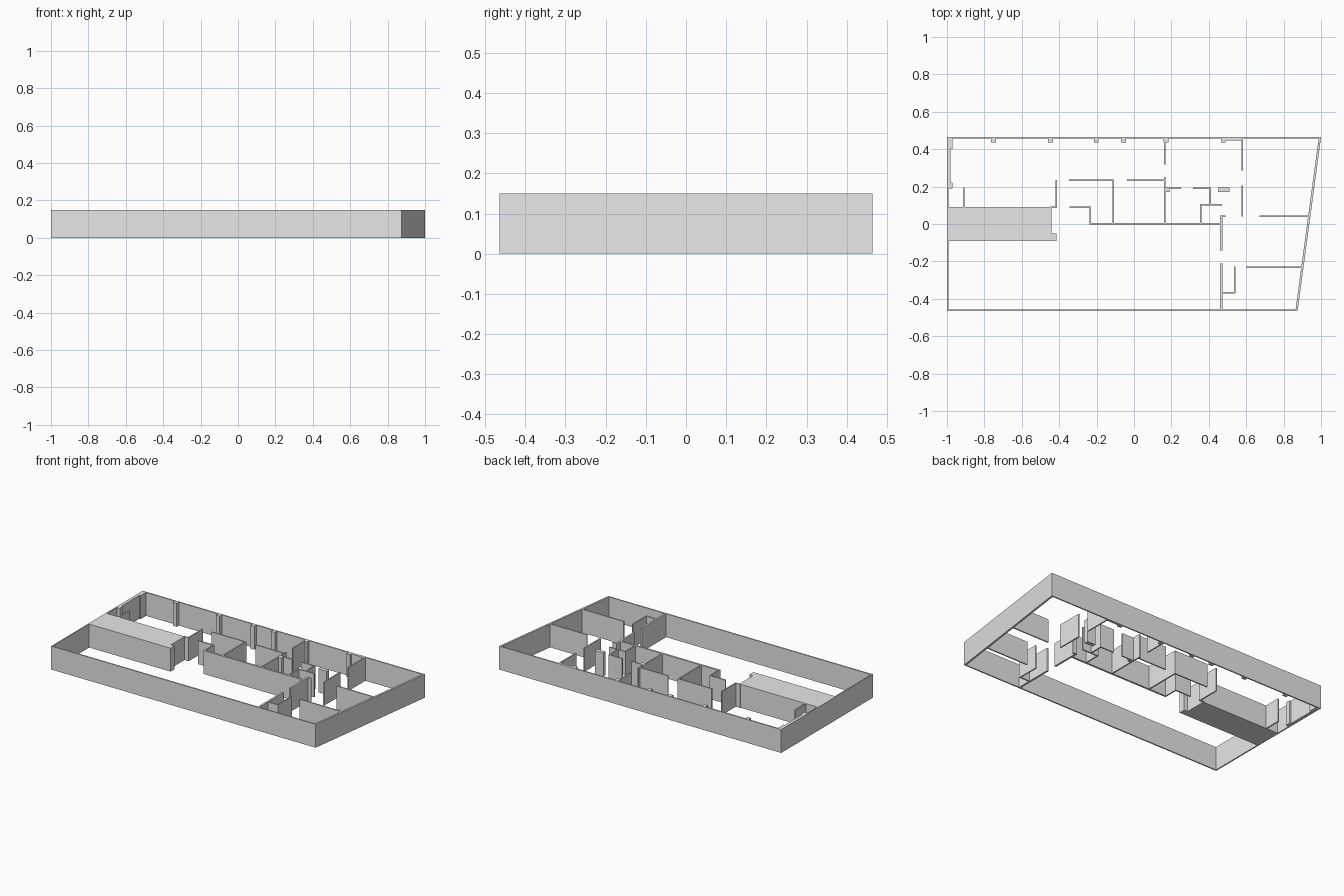
import bpy
import bmesh

if "Cube" in bpy.data.objects:
    bpy.data.objects.remove(bpy.data.objects["Cube"], do_unlink=True)

HEIGHT = 0.15
THIN = 0.008
THICK = 0.012
BACK = 0.464      # outer face of the back wall
FRONT = -0.464    # outer face of the front wall

plaster = bpy.data.materials.new("light_grey_plaster")
plaster.use_nodes = True
grey = (0.8, 0.8, 0.8, 1)
plaster.diffuse_color = grey
plaster.node_tree.nodes["Principled BSDF"].inputs["Base Color"].default_value = grey


def extrude_plan(name, outline):
    """Raise a counter-clockwise floor outline to full wall height."""
    bm = bmesh.new()
    base = bm.faces.new([bm.verts.new((x, y, 0)) for x, y in outline])
    top = bmesh.ops.extrude_face_region(bm, geom=[base], use_keep_orig=True)
    for element in top["geom"]:
        if isinstance(element, bmesh.types.BMVert):
            element.co.z = HEIGHT
    bmesh.ops.recalc_face_normals(bm, faces=bm.faces)
    mesh = bpy.data.meshes.new(name)
    bm.to_mesh(mesh)
    bm.free()
    mesh.materials.append(plaster)
    obj = bpy.data.objects.new(name, mesh)
    bpy.context.collection.objects.link(obj)


def block(name, x0, x1, y0, y1):
    extrude_plan(name, [(x0, y0), (x1, y0), (x1, y1), (x0, y1)])


def wall_across(name, y, x0, x1, t=THIN):
    block(name, x0, x1, y - t / 2, y + t / 2)


def wall_deep(name, x, y0, y1, t=THIN):
    block(name, x - t / 2, x + t / 2, y0, y1)


# Outer shell, with a slanted wall on the left side
block("back_wall", -1, 0.995, BACK - THIN, BACK)
block("front_wall", -1, 0.87, FRONT, FRONT + THIN)
block("right_wall", -1, -1 + THIN, FRONT, BACK)
extrude_plan("slanted_left_wall", [
    (0.875 - THICK, FRONT), (0.875, FRONT), (1, BACK), (1 - THICK, BACK)])

# Columns along the back wall and in the back right corner
for x in (-0.752, -0.447, -0.202, -0.057, 0.172, 0.477):
    block("back_column", x - 0.013, x + 0.013, 0.435, BACK - THIN)
block("back_ledge", 0.465, 0.584, 0.447, BACK - THIN)
block("right_wall_lining", -1, -0.98, 0.19, BACK - THIN)
for y0, y1 in ((0.19, 0.222), (0.4, 0.456)):
    block("right_column", -1, -0.971, y0, y1)

# Solid core
block("solid_core", -1, -0.44, -0.09, 0.09)
block("core_front_pier", -0.445, -0.415, -0.09, -0.05)
wall_across("core_back_return", 0.09, -0.45, -0.411)
wall_deep("core_back_wall", -0.415, 0.088, 0.235)
wall_deep("store_partition", -0.91, 0.09, 0.195)

# Corridor and middle rooms
wall_across("corridor_wall", 0, -0.239, 0.471, THICK)
wall_across("corridor_return", 0.09, -0.345, -0.231)
wall_deep("corridor_end", -0.235, 0, 0.09)
wall_across("middle_room_back_right", 0.233, -0.348, -0.106)
wall_across("middle_room_back_left", 0.233, -0.038, 0.165)
wall_deep("middle_room_side", -0.11, 0, 0.233)
wall_deep("middle_divider_back", 0.165, 0.318, BACK)
wall_deep("middle_divider_front", 0.165, 0, 0.25)

# Small rooms
block("small_room_column", 0.165, 0.19, 0.17, 0.195)
wall_across("small_room_back_right", 0.192, 0.165, 0.25)
wall_across("small_room_back_left", 0.192, 0.315, 0.412)
wall_deep("small_room_side", 0.408, 0.1, 0.196)
wall_across("closet_back", 0.104, 0.354, 0.47)
wall_deep("closet_side", 0.358, 0, 0.108)
block("free_column", 0.45, 0.51, 0.17, 0.195)

# Left rooms
wall_deep("left_divider_back", 0.58, 0.285, BACK)
wall_deep("left_divider_front", 0.58, 0.04, 0.205)
wall_deep("entry_wall_back", 0.466, -0.142, 0.045, THICK)
wall_across("entry_return", 0.041, 0.46, 0.49)
wall_deep("entry_wall_front", 0.466, FRONT, -0.21, THICK)
wall_across("alcove_front", -0.367, 0.466, 0.542)
wall_deep("alcove_side", 0.538, -0.37, -0.226)
wall_across("left_room_back", 0.041, 0.672, 0.937)
wall_across("left_room_front", -0.231, 0.602, 0.9)
